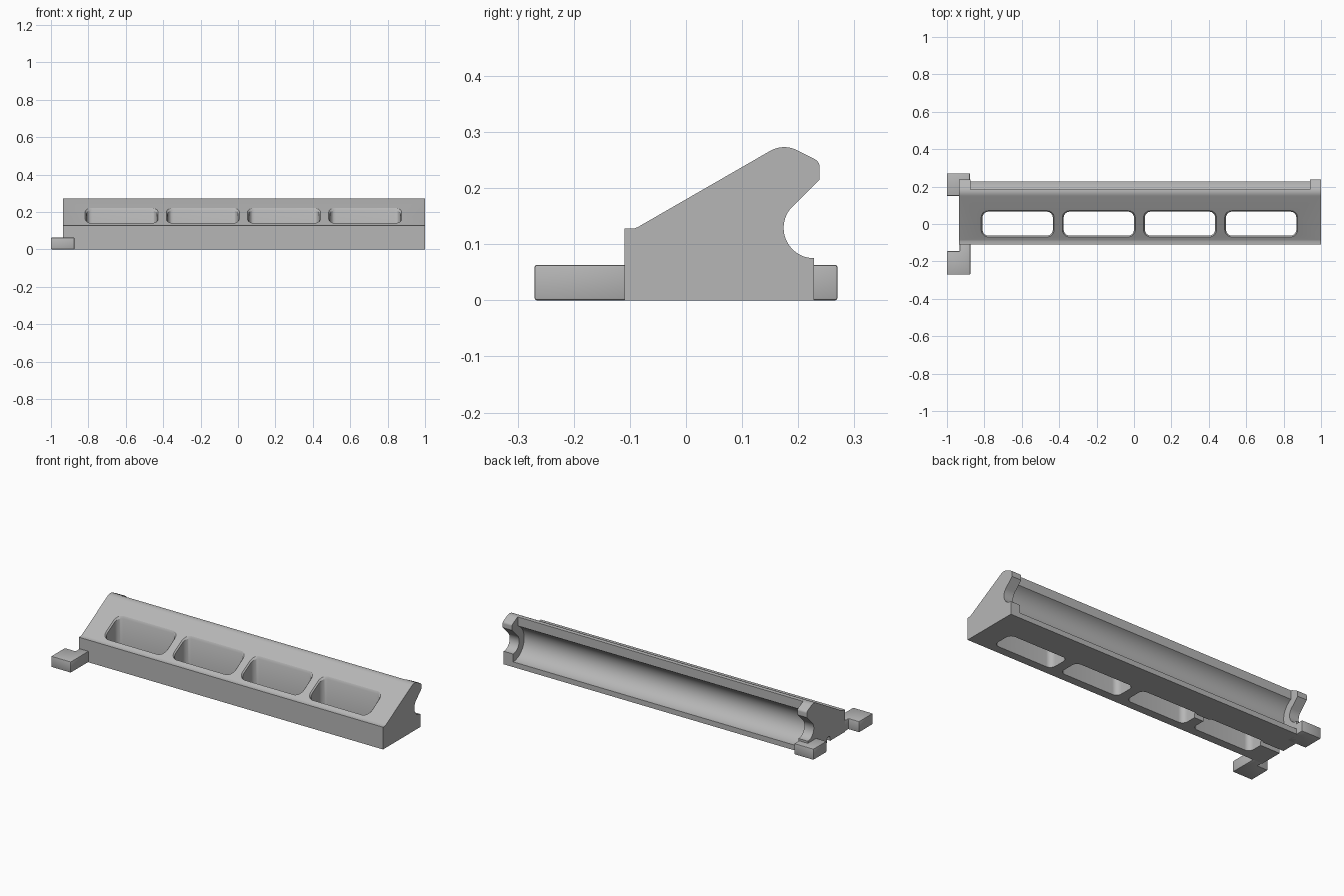
import bpy, bmesh
from math import sin, cos, radians, acos, degrees

if "Cube" in bpy.data.objects:
    bpy.data.objects.remove(bpy.data.objects["Cube"])

grey = bpy.data.materials.new("plain_grey")
grey.use_nodes = True
colour = (0.47, 0.47, 0.47, 1)
grey.diffuse_color = colour
grey.node_tree.nodes["Principled BSDF"].inputs["Base Color"].default_value = colour


def arc(cx, cy, r, a0, a1, n=16):
    steps = [radians(a0 + (a1 - a0) * i / n) for i in range(n + 1)]
    return [(cx + r * cos(a), cy + r * sin(a)) for a in steps]


def loft(name, rings):
    """Closed solid through a list of equal-length rings of points."""
    bm = bmesh.new()
    loops = [[bm.verts.new(p) for p in ring] for ring in rings]
    bm.faces.new(loops[0])
    bm.faces.new(loops[-1])
    for a, b in zip(loops, loops[1:]):
        for i in range(len(a)):
            j = (i + 1) % len(a)
            bm.faces.new((a[i], a[j], b[j], b[i]))
    bmesh.ops.recalc_face_normals(bm, faces=bm.faces)
    mesh = bpy.data.meshes.new(name)
    bm.to_mesh(mesh)
    bm.free()
    mesh.materials.append(grey)
    ob = bpy.data.objects.new(name, mesh)
    bpy.context.collection.objects.link(ob)
    return ob


def along_x(name, profile, x0, x1):
    return loft(name, [[(x, y, z) for y, z in profile] for x in (x0, x1)])


def apply(ob, mod):
    bpy.context.view_layer.objects.active = ob
    bpy.ops.object.modifier_apply(modifier=mod.name)


def cut(ob, cutter):
    mod = ob.modifiers.new("cut", "BOOLEAN")
    mod.operation, mod.solver, mod.object = "DIFFERENCE", "EXACT", cutter
    apply(ob, mod)
    bpy.data.objects.remove(cutter)


def smooth(ob):
    bpy.ops.object.select_all(action="DESELECT")
    ob.select_set(True)
    bpy.context.view_layer.objects.active = ob
    bpy.ops.object.shade_smooth_by_angle(angle=radians(30))


# Wedge-shaped body with a rounded crest and a small cradle in its back
profile = [(-0.11, 0), (-0.11, 0.128), (-0.092, 0.128), (-0.085, 0.131)]
profile += arc(0.175, 0.223, 0.05, 120, 60, 10)
profile += arc(0.223, 0.238, 0.015, 60, 0, 5)
profile += [(0.238, 0.215)]
profile += arc(0.228, 0.129, 0.054, 135, 270, 20)
profile += [(0.228, 0)]
body = along_x("wedge_body", profile, -0.935, 1)

# Wider trough between the two end cradles
lip = 0.185
top_angle = degrees(acos((lip - 0.228) / 0.1))
trough = [(0.3, 0.03)] + arc(0.228, 0.13, 0.1, 270, top_angle, 28)
trough += [(lip, 0.32), (0.3, 0.32)]
cut(body, along_x("trough_cutter", trough, -0.875, 0.94))


# Four rounded windows from the slope to the base, with flared rims
def outline(cx, cy, hx, hy, r):
    pts = []
    for sx, sy, a in ((1, 1, 0), (-1, 1, 90), (-1, -1, 180), (1, -1, 270)):
        pts += arc(cx + sx * (hx - r), cy + sy * (hy - r), r, a, a + 90, 7)
    return pts


def slope(y):
    return 0.131 + (y + 0.085) * 0.577


for i in range(4):
    cx = -0.622 + 0.434 * i
    inner = outline(cx, 0.002, 0.188, 0.064, 0.032)
    outer = outline(cx, 0.002, 0.196, 0.072, 0.04)
    rings = [[(x, y, -0.05) for x, y in inner],
             [(x, y, slope(y) - 0.009) for x, y in inner],
             [(x, y, slope(y) + 0.001) for x, y in outer],
             [(x, y, 0.4) for x, y in outer]]
    cut(body, loft("window_cutter", rings))

# Cable channel under the right end, reaching the second window
channel = [(0.025, -0.02)] + arc(0.04, 0.015, 0.015, 180, 0, 10) + [(0.055, -0.02)]
cut(body, along_x("channel_cutter", channel, -1.1, -0.3))
smooth(body)


# Mounting feet at the right end
def foot(name, shape):
    ob = loft(name, [[(x, y, z) for x, y in shape] for z in (0, 0.063)])
    mod = ob.modifiers.new("soft_edges", "BEVEL")
    mod.width, mod.segments = 0.004, 2
    apply(ob, mod)
    smooth(ob)


foot("front_foot", [(-1, -0.27), (-0.875, -0.27), (-0.875, -0.1),
                    (-0.932, -0.1), (-0.932, -0.145), (-1, -0.145)])
foot("back_foot", [(-1, 0.15), (-0.877, 0.15), (-0.877, 0.27), (-1, 0.27)])
